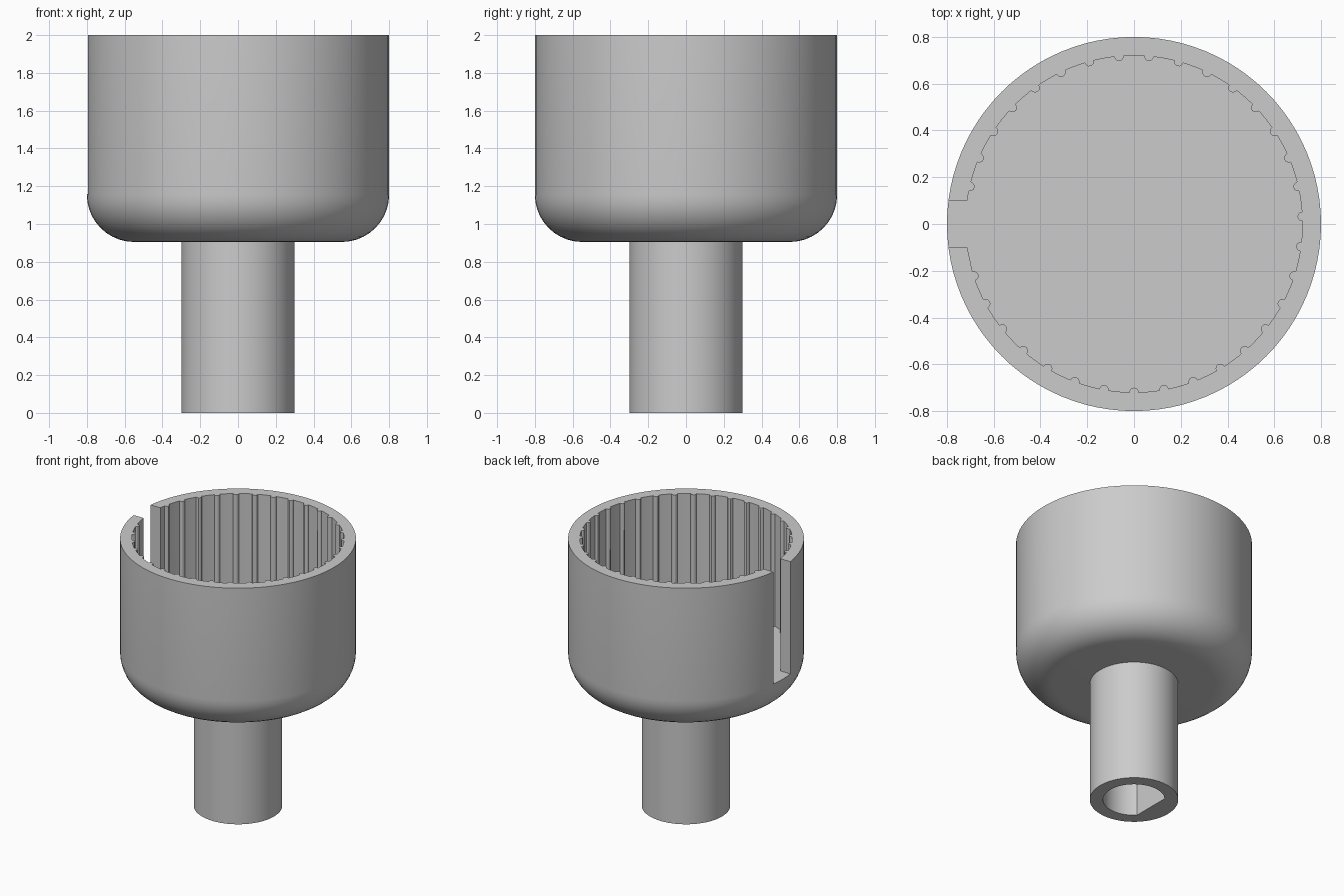
import bpy, bmesh
from math import pi, sin, cos, asin, radians, sqrt
from mathutils import Vector

old = bpy.data.objects.get("Cube")
if old:
    bpy.data.objects.remove(old, do_unlink=True)

# Main sizes
TOP, CUP_BOTTOM, FLOOR = 2.0, 0.905, 1.16
OUTER, INNER, FILLET = 0.8, 0.72, 0.25
STEM, BORE, BORE_FLAT = 0.3, 0.21, -0.15
SLOT_HALF, RIBS, RIB_R = 0.1, 35, 0.02

grey = bpy.data.materials.new("plain grey")
grey.use_nodes = True
COLOUR = (0.6, 0.6, 0.6, 1)
grey.diffuse_color = COLOUR
grey.node_tree.nodes["Principled BSDF"].inputs["Base Color"].default_value = COLOUR


def finish(name, bm):
    bmesh.ops.recalc_face_normals(bm, faces=bm.faces)
    mesh = bpy.data.meshes.new(name)
    bm.to_mesh(mesh)
    bm.free()
    mesh.materials.append(grey)
    obj = bpy.data.objects.new(name, mesh)
    bpy.context.collection.objects.link(obj)
    return obj


def prism(name, outline, z0, z1):
    bm = bmesh.new()
    face = bm.faces.new([bm.verts.new((x, y, z0)) for x, y in outline])
    grown = bmesh.ops.extrude_face_region(bm, geom=[face], use_keep_orig=True)
    verts = [v for v in grown["geom"] if isinstance(v, bmesh.types.BMVert)]
    bmesh.ops.translate(bm, verts=verts, vec=(0, 0, z1 - z0))
    return finish(name, bm)


def lathe(name, profile, steps=96):
    bm = bmesh.new()
    verts = [bm.verts.new((r, 0, z)) for r, z in profile]
    edges = [bm.edges.new(pair) for pair in zip(verts, verts[1:])]
    bmesh.ops.spin(bm, geom=verts + edges, cent=(0, 0, 0), axis=(0, 0, 1),
                   angle=2 * pi, steps=steps)
    bmesh.ops.remove_doubles(bm, verts=bm.verts, dist=0.0001)
    return finish(name, bm)


def carve(obj, cutter):
    mod = obj.modifiers.new("cut", "BOOLEAN")
    mod.operation, mod.solver, mod.object = "DIFFERENCE", "EXACT", cutter
    bpy.ops.object.select_all(action="DESELECT")
    obj.select_set(True)
    bpy.context.view_layer.objects.active = obj
    bpy.ops.object.modifier_apply(modifier=mod.name)
    bpy.data.objects.remove(cutter, do_unlink=True)
    bpy.ops.object.shade_smooth_by_angle(angle=radians(30))


def polar(r, a):
    return Vector((r * cos(a), r * sin(a)))


# Cup: rounded lower edge, solid base
centre = Vector((OUTER - FILLET, CUP_BOTTOM + FILLET))
fillet = [centre + polar(FILLET, -pi / 2 + pi / 2 * i / 10) for i in range(11)]
cup = lathe("ribbed_cup", [(0, CUP_BOTTOM), *fillet, (OUTER, TOP), (0, TOP)])

# Cavity outline: half-round ribs around the wall, opened by the side slot
half = asin(SLOT_HALF / INNER)
pitch = 2 * pi / RIBS
outline = [(-1, -SLOT_HALF), polar(INNER, -pi + half)]
for k in range(-8, RIBS - 8):
    a = -pi / 2 + k * pitch
    if not -pi + half + 0.02 < a < pi - half - 0.02:
        continue
    mid = polar(INNER, a)
    for i in range(7):
        outline.append(mid + polar(RIB_R, a - pi / 2 - pi * i / 6))
    for t in (0.3, 0.5, 0.7):
        if a + t * pitch < pi - half - 0.02:
            outline.append(polar(INNER, a + t * pitch))
outline += [polar(INNER, pi - half), (-1, SLOT_HALF)]
carve(cup, prism("cavity_cutter", outline, FLOOR, TOP + 0.2))

# Stem with a D-shaped bore
stem = prism("stem", [polar(STEM, 2 * pi * i / 64) for i in range(64)], 0, CUP_BOTTOM + 0.003)
reach = pi - asin(sqrt(BORE ** 2 - BORE_FLAT ** 2) / BORE)
bore = [polar(BORE, -reach + 2 * reach * i / 48) for i in range(49)]
carve(stem, prism("bore_cutter", bore, -0.1, CUP_BOTTOM + 0.1))
